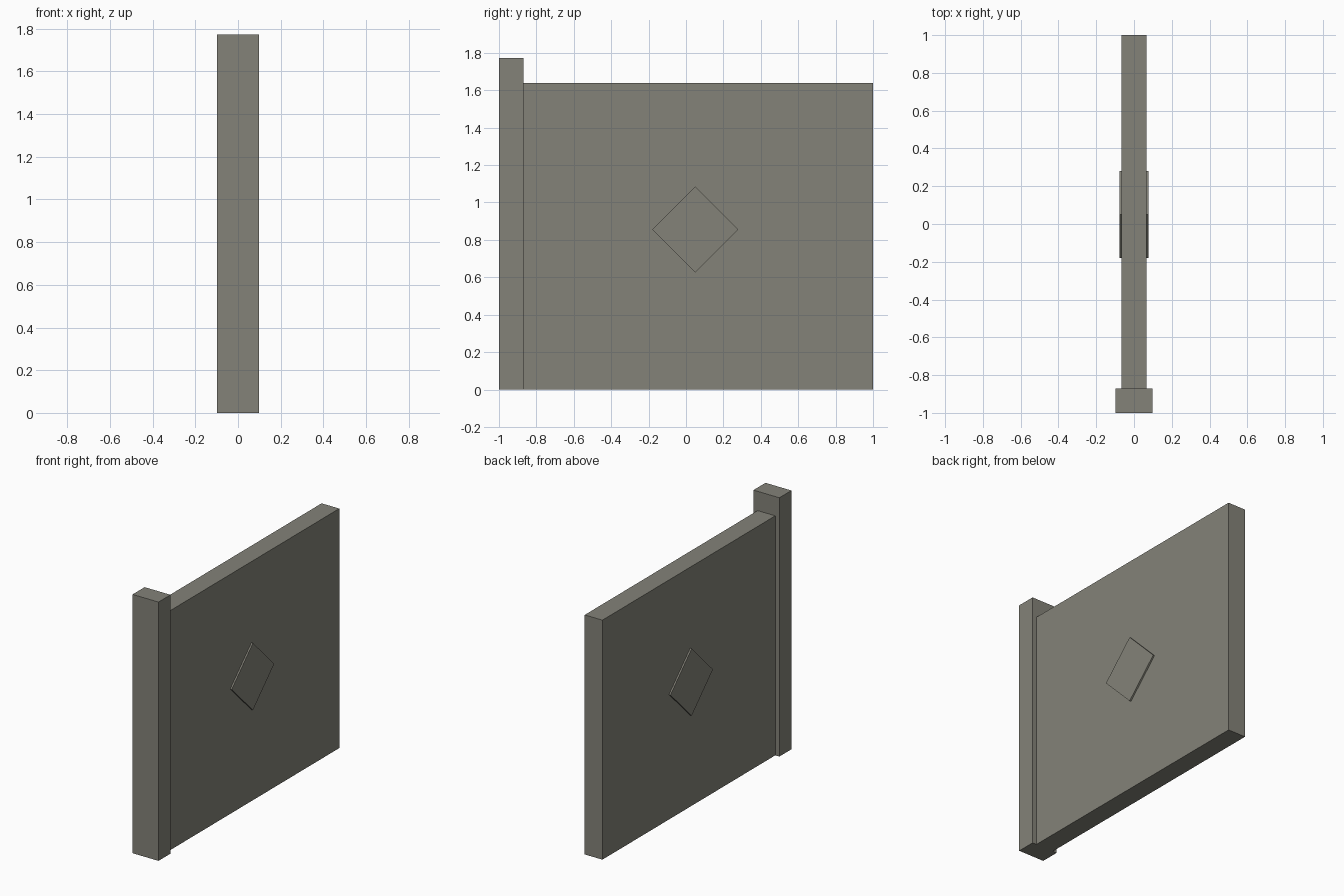
import bpy
import math
from mathutils import Matrix, Vector

cube = bpy.data.objects.get("Cube")
if cube:
    bpy.data.objects.remove(cube, do_unlink=True)

# Single warm grey stone colour
stone = bpy.data.materials.new("warm_grey_stone")
stone.use_nodes = True
colour = (0.23, 0.225, 0.19, 1)
stone.diffuse_color = colour
stone.node_tree.nodes["Principled BSDF"].inputs["Base Color"].default_value = colour


def block(name, centre, size, turn=0):
    """Flat-shaded box, optionally turned about the x axis."""
    bpy.ops.mesh.primitive_cube_add(size=1)
    obj = bpy.context.object
    obj.name = name
    obj.data.transform(Matrix.Translation(Vector(centre))
                       @ Matrix.Rotation(turn, 4, "X")
                       @ Matrix.Diagonal((*size, 1)))
    obj.data.materials.append(stone)
    return obj


# Wall slab and the taller end post
block("wall_panel", (0, 0.065, 0.82), (0.134, 1.87, 1.64))
block("end_post", (0, -0.935, 0.886), (0.196, 0.13, 1.772))

# Raised diamond on each face of the wall
side = 0.23 * math.sqrt(2)
for name, sign in (("left_diamond", 1), ("right_diamond", -1)):
    block(name, (sign * 0.068, 0.05, 0.855), (0.02, side, side), math.pi / 4)
